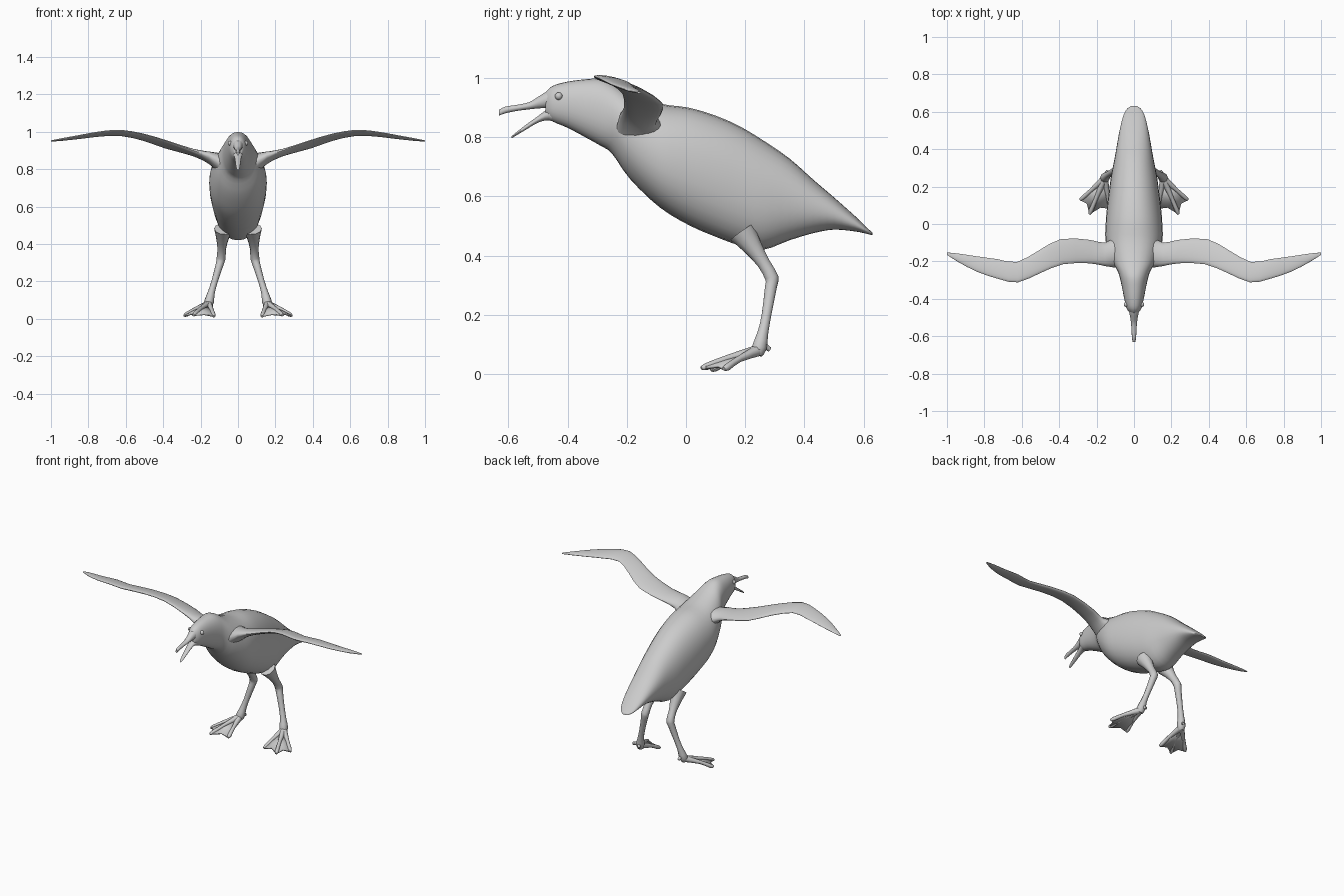
import bpy, bmesh, math
from mathutils import Vector

if "Cube" in bpy.data.objects:
    bpy.data.objects.remove(bpy.data.objects["Cube"])


def catmull(a, b, c, d, t):
    return 0.5 * (2 * b + (c - a) * t + (2 * a - 5 * b + 4 * c - d) * t * t
                  + (3 * b - a - 3 * c + d) * t ** 3)


def make(name, bm, mirror=False, angle=50):
    bmesh.ops.recalc_face_normals(bm, faces=bm.faces)
    me = bpy.data.meshes.new(name)
    bm.to_mesh(me)
    bm.free()
    ob = bpy.data.objects.new(name, me)
    bpy.context.collection.objects.link(ob)
    bpy.ops.object.select_all(action='DESELECT')
    bpy.context.view_layer.objects.active = ob
    ob.select_set(True)
    bpy.ops.object.shade_smooth_by_angle(angle=math.radians(angle))
    if mirror:
        ob.modifiers.new("mirror", 'MIRROR')
    return ob


def ring(centre, u, v, n=24, power=1.0):
    def s(k):
        return math.copysign(abs(k) ** power, k)
    return [centre + u * s(math.cos(math.tau * i / n)) + v * s(math.sin(math.tau * i / n))
            for i in range(n)]


def loft(bm, rings, sub=3):
    # smooth skin through a row of rings, closed at both ends
    fine = []
    last = len(rings) - 1
    for i in range(last):
        four = [rings[max(i - 1, 0)], rings[i], rings[i + 1], rings[min(i + 2, last)]]
        for k in range(sub):
            fine.append([catmull(*p, k / sub) for p in zip(*four)])
    fine.append(rings[-1])
    vs = [[bm.verts.new(p) for p in r] for r in fine]
    n = len(vs[0])
    for a, b in zip(vs, vs[1:]):
        for j in range(n):
            bm.faces.new((a[j], a[(j + 1) % n], b[(j + 1) % n], b[j]))
    bm.faces.new(vs[0])
    bm.faces.new(vs[-1])


def profile_loft(name, stations, n=28, power=1.0, sub=3):
    # stations: y, bottom z, top z, half width
    bm = bmesh.new()
    loft(bm, [ring(Vector((0, y, (a + b) / 2)), Vector((w, 0, 0)),
                   Vector((0, 0, (b - a) / 2)), n, power) for y, a, b, w in stations], sub)
    return make(name, bm)


def tube(bm, path, n=10, sub=2):
    # path: list of (point, radius)
    pts = [Vector(p) for p, r in path]
    rings = []
    for i, (p, r) in enumerate(path):
        t = (pts[min(i + 1, len(pts) - 1)] - pts[max(i - 1, 0)]).normalized()
        u = Vector((1, 0, 0))
        u = (u - t * u.dot(t)).normalized()
        rings.append(ring(pts[i], u * r, t.cross(u) * r, n))
    loft(bm, rings, sub)


# head, trunk and tail
profile_loft("body", [
    (-.475, .872, .952, .022), (-.45, .853, .974, .04), (-.40, .832, .988, .052),
    (-.34, .80, .996, .064), (-.29, .772, .998, .075), (-.25, .745, .985, .088),
    (-.19, .66, .95, .122), (-.09, .564, .914, .152), (.01, .503, .90, .151),
    (.10, .464, .873, .143), (.18, .435, .838, .133), (.26, .42, .79, .122),
    (.35, .452, .728, .104), (.43, .476, .657, .09), (.50, .488, .597, .077),
    (.57, .482, .535, .06), (.61, .474, .496, .042), (.63, .469, .478, .018)],
    power=.92)

# open beak
profile_loft("upper_beak", [
    (-.43, .895, .965, .036), (-.47, .898, .955, .026), (-.50, .897, .937, .02),
    (-.53, .894, .919, .016), (-.57, .889, .91, .013), (-.61, .881, .904, .011),
    (-.632, .873, .893, .006)], n=14)
profile_loft("lower_beak", [
    (-.43, .845, .905, .034), (-.465, .857, .897, .025), (-.50, .849, .872, .018),
    (-.54, .826, .843, .014), (-.575, .805, .816, .01), (-.59, .796, .803, .006)], n=14)

# eyes
bm = bmesh.new()
bmesh.ops.create_uvsphere(bm, u_segments=14, v_segments=10, radius=.013)
bmesh.ops.translate(bm, verts=bm.verts, vec=(.042, -.43, .939))
make("eyes", bm, mirror=True)

# wings: leading edge, trailing edge, half thickness
bm = bmesh.new()
rings = []
for lead, trail, h in [
        ((.09, -.235, .83), (.09, -.06, .82), .06),
        ((.155, -.225, .872), (.155, -.10, .85), .032),
        ((.24, -.21, .90), (.235, -.085, .877), .017),
        ((.38, -.215, .95), (.39, -.08, .915), .013),
        ((.50, -.262, .985), (.51, -.142, .957), .012),
        ((.62, -.312, 1.005), (.625, -.203, .982), .012),
        ((.72, -.295, 1.0), (.73, -.188, .98), .011),
        ((.84, -.255, .98), (.84, -.173, .967), .009),
        ((.94, -.203, .961), (.94, -.158, .957), .007),
        ((1.0, -.165, .952), (1.0, -.152, .95), .003)]:
    a, b = Vector(lead), Vector(trail)
    rings.append(ring((a + b) / 2, (a - b) / 2, Vector((0, 0, h)), 18))
loft(bm, rings, 2)
make("wings", bm, mirror=True)

# legs
bm = bmesh.new()
tube(bm, [((.078, .19, .48), .05), ((.083, .225, .43), .034), ((.087, .262, .375), .023),
          ((.09, .29, .325), .024), ((.097, .287, .295), .021), ((.125, .272, .20), .017),
          ((.143, .26, .14), .019), ((.155, .248, .09), .026), ((.158, .24, .065), .018)])
make("legs", bm, mirror=True)

# toes
heel = Vector((.157, .245, .08))
tips = [Vector(p) for p in ((.288, .128, .017), (.238, .052, .02), (.128, .083, .014))]
bm = bmesh.new()
for tip in tips:
    mid = heel.lerp(tip, .55) + Vector((0, 0, .006))
    tube(bm, [(heel, .02), (mid, .011), (heel.lerp(tip, .9), .012), (tip, .006)], 8)
tube(bm, [((.155, .245, .10), .016), ((.15, .265, .095), .011), ((.143, .283, .083), .008)], 8)
make("toes", bm, mirror=True)

# webbing between the toes
bm = bmesh.new()
h = bm.verts.new(heel)
edge = [bm.verts.new(t) for t in tips]
for a, b in zip(edge, edge[1:]):
    m = bm.verts.new(((a.co + b.co) / 2).lerp(heel, .12))
    bm.faces.new((h, a, m))
    bm.faces.new((h, m, b))
web = make("webbing", bm, mirror=True)
web.modifiers.new("thickness", 'SOLIDIFY').thickness = .01
web.modifiers["thickness"].offset = 0
